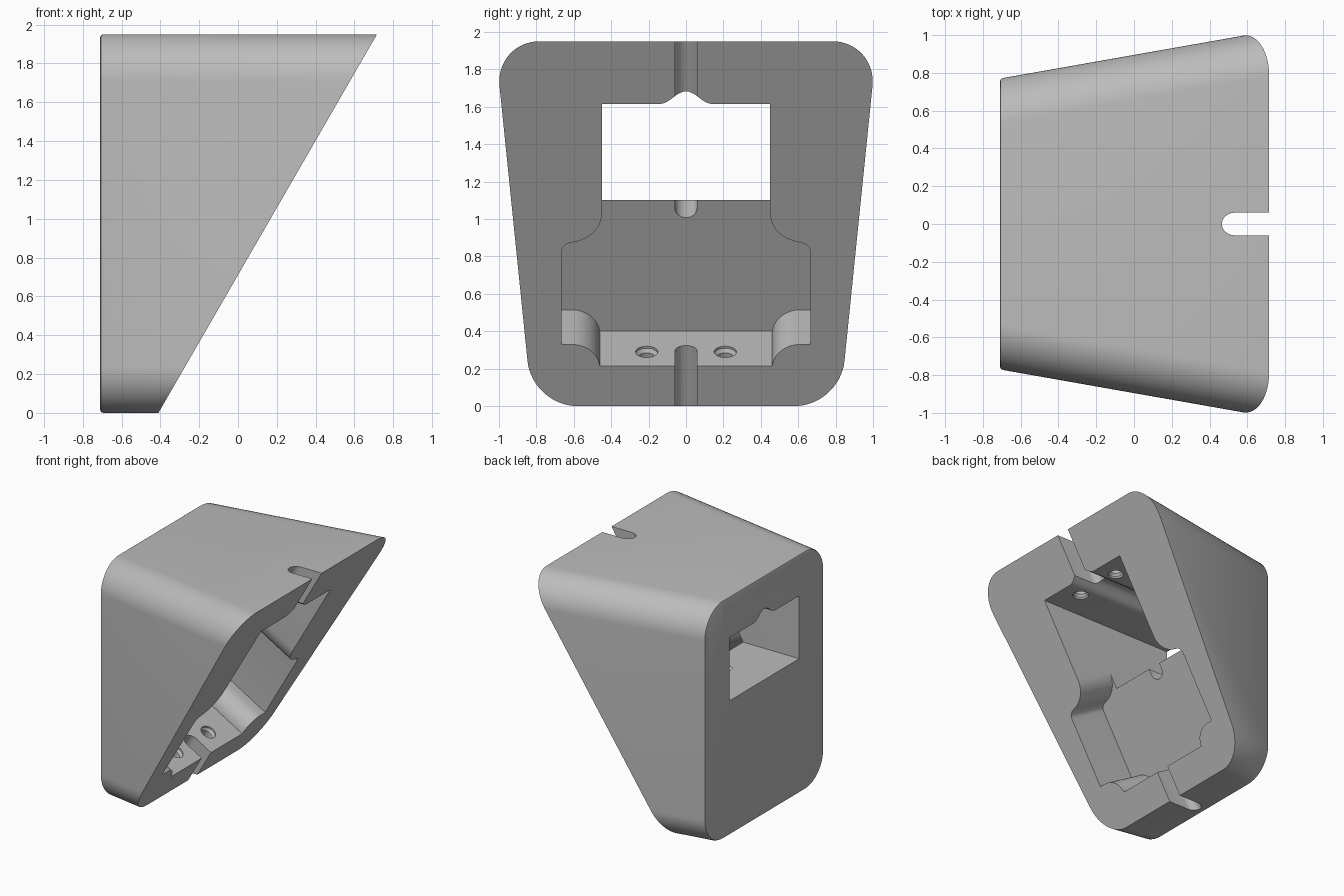
import bpy, bmesh, math
from mathutils import Matrix, Vector

old = bpy.data.objects.get("Cube")
if old:
    bpy.data.objects.remove(old, do_unlink=True)

HEIGHT, BACK, TOE = 1.95, -0.71, -0.41
SLOPE = math.radians(30)
TAPER = math.tan(math.radians(10))

grey = bpy.data.materials.new("plain_grey")
grey.use_nodes = True
grey.diffuse_color = (0.5, 0.5, 0.5, 1)
grey.node_tree.nodes["Principled BSDF"].inputs["Base Color"].default_value = (0.5, 0.5, 0.5, 1)


def frame(x, y, z, origin):
    m = Matrix((x, y, z)).transposed().to_4x4()
    m.translation = origin
    return m


# Working frames: across the slanted face, along it, and straight world axes
SIDE = Vector((0, 1, 0))
UP = Vector((math.sin(SLOPE), 0, math.cos(SLOPE)))
OUT = SIDE.cross(UP)
TOE_POINT = Vector((TOE, 0, 0))
FACE = frame(SIDE, UP, OUT, TOE_POINT)
ALONG = frame(SIDE, OUT, -UP, TOE_POINT)
LENGTHWISE = frame(SIDE, Vector((0, 0, 1)), Vector((1, 0, 0)), Vector())
WORLD = Matrix()


def loft(name, rings):
    """Closed solid through rings of equal point count."""
    bm = bmesh.new()
    loops = [[bm.verts.new(p) for p in ring] for ring in rings]
    for a, b in zip(loops, loops[1:]):
        for i in range(len(a)):
            j = (i + 1) % len(a)
            bm.faces.new((a[i], a[j], b[j], b[i]))
    bm.faces.new(loops[0])
    bm.faces.new(loops[-1])
    bmesh.ops.recalc_face_normals(bm, faces=bm.faces)
    mesh = bpy.data.meshes.new(name)
    bm.to_mesh(mesh)
    bm.free()
    mesh.materials.append(grey)
    obj = bpy.data.objects.new(name, mesh)
    bpy.context.collection.objects.link(obj)
    return obj


def prism(name, outline, low, high, matrix):
    return loft(name, [[matrix @ Vector((u, v, w)) for u, v in outline] for w in (low, high)])


def arc(cx, cy, r, start, end, steps=12):
    return [(cx + r * math.cos(math.radians(start + (end - start) * i / steps)),
             cy + r * math.sin(math.radians(start + (end - start) * i / steps)))
            for i in range(steps + 1)]


def mirrored(half):
    return half + [(-u, v) for u, v in reversed(half)]


def section(x, inset=0.0):
    """Rounded rectangle across the body at x."""
    w = 0.77 + (x - BACK) * TAPER - inset
    r = 0.24 - inset
    low, high = inset + r, HEIGHT - inset - r
    half = arc(w - r, low, r, -90, 0, 16) + arc(w - r, high, r, 0, 90, 16)
    return [(x, y, z) for y, z in mirrored(half)]


# Tapered body with a softened back edge, trimmed by the slanted face
body = loft("wedge_housing", [section(BACK, 0.015), section(BACK + 0.004, 0.005),
                              section(BACK + 0.015), section(0.9)])
bm = bmesh.new()
bm.from_mesh(body.data)
cut = bmesh.ops.bisect_plane(bm, geom=bm.verts[:] + bm.edges[:] + bm.faces[:],
                             plane_co=TOE_POINT, plane_no=OUT, clear_outer=True)
bmesh.ops.contextual_create(bm, geom=[e for e in cut["geom_cut"]
                                      if isinstance(e, bmesh.types.BMEdge)])
bmesh.ops.recalc_face_normals(bm, faces=bm.faces)
bm.to_mesh(body.data)
bm.free()

cutters = []

# Shallow pocket square to the slanted face, with rounded corner bosses
pocket = ([(0.461, 0.248)] + arc(0.61, 0.23, 0.15, 170, 90) + [(0.665, 0.38)]
          + arc(0.605, 0.95, 0.06, 0, 90, 6) + arc(0.63, 1.19, 0.18, 260, 180)
          + [(0.45, 1.5)])
cutters.append(prism("pocket_cutter", mirrored(pocket), -0.37, 0.2, FACE))

# Window duct to the back, with a rounded groove in its ceiling
groove = [(y, 1.615 + 0.0335 * (1 + math.cos(math.pi * y / 0.14)))
          for y in [0.14 * (1 - i / 10) for i in range(10)]]
duct = [(0.45, 1.1), (0.45, 1.615)] + groove
cutters.append(prism("window_cutter", mirrored(duct), -1, 1, LENGTHWISE))

# Round-ended slots through the top and bottom walls
slot = [(0.06, 0.3)] + arc(0, -0.157, 0.06, 0, -180, 16) + [(-0.06, 0.3)]
cutters.append(prism("top_slot_cutter", slot, -2.7, -1.7, ALONG))
cutters.append(prism("bottom_slot_cutter", slot, -0.3, 0.4, ALONG))

# Notch where the pocket wall meets the window sill
notch = [(0.06, 1.2)] + arc(0, 1.01, 0.06, 0, -180, 16) + [(-0.06, 1.2)]
cutters.append(prism("sill_notch_cutter", notch, -0.7, -0.3, FACE))


# Stepped screw holes in the floor and the ceiling
def screw_hole(name, u, v, spans, matrix):
    rings = [[matrix @ Vector((a, b, w)) for a, b in arc(u, v, r, 0, 345, 23)]
             for w, r in spans]
    cutters.append(loft(name, rings))


for s in (-1, 1):
    screw_hole("floor_hole_cutter", s * 0.21, -0.15,
               [(-0.3, 0.06), (-0.235, 0.06), (-0.215, 0.045), (-0.1, 0.045)], ALONG)
    screw_hole("ceiling_hole_cutter", 0.36, s * 0.21,
               [(1.55, 0.06), (1.63, 0.06), (1.65, 0.045), (1.76, 0.045)], WORLD)

# Carve the body
bpy.ops.object.select_all(action="DESELECT")
bpy.context.view_layer.objects.active = body
body.select_set(True)
for cutter in cutters:
    cutter.hide_render = True
    mod = body.modifiers.new("carve", "BOOLEAN")
    mod.operation = "DIFFERENCE"
    mod.solver = "EXACT"
    mod.object = cutter
    bpy.ops.object.modifier_apply(modifier=mod.name)
for cutter in cutters:
    bpy.data.objects.remove(cutter, do_unlink=True)

bpy.ops.object.shade_smooth_by_angle(angle=math.radians(30))
